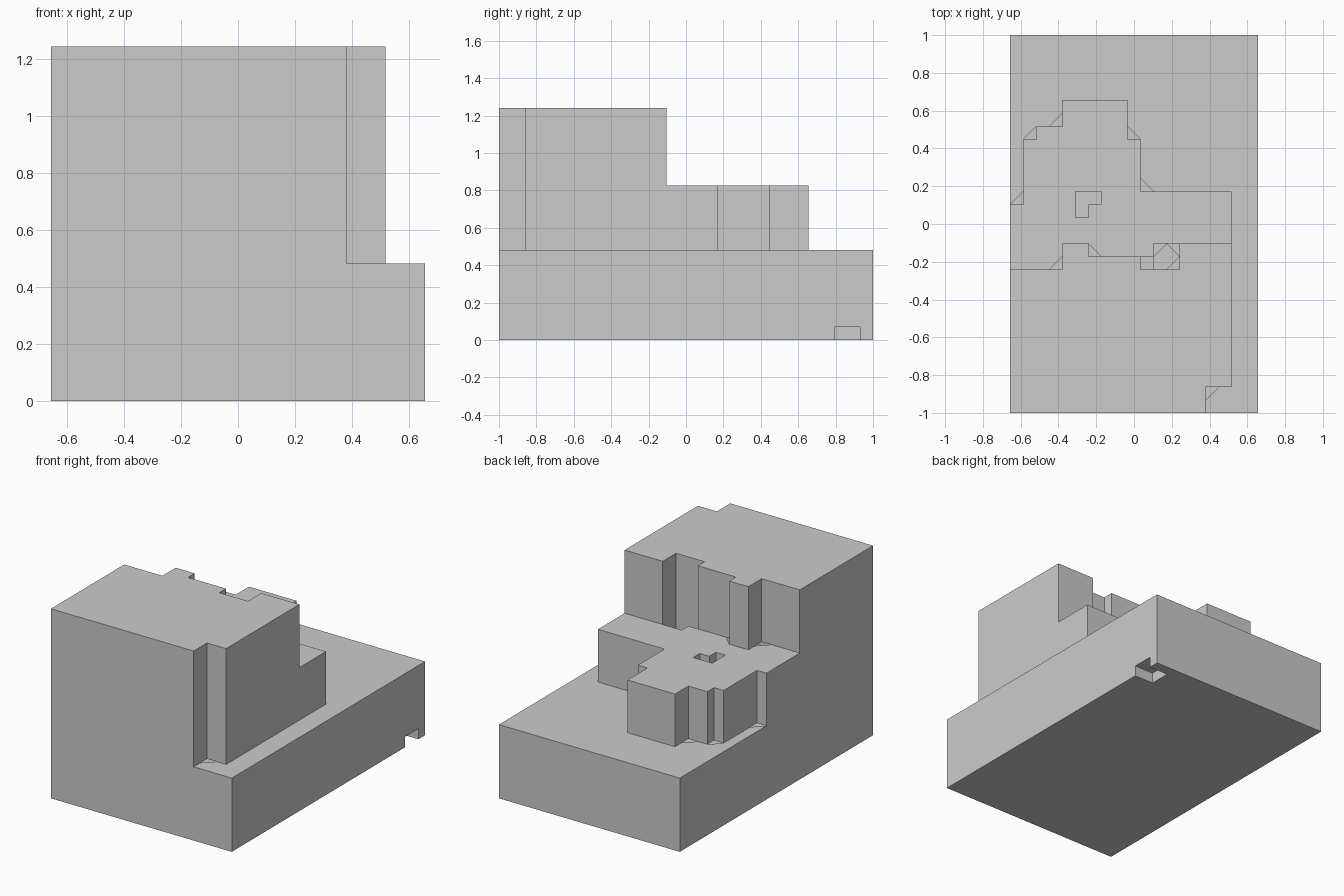
import bpy, bmesh
from mathutils import Vector

if "Cube" in bpy.data.objects:
    bpy.data.objects.remove(bpy.data.objects["Cube"])

U = 2 / 29                      # grid module
NX, NY = 19, 29                 # footprint in modules
BASE, MID, TOP = 7, 12, 18      # tier heights in modules


def profile(runs):
    """Expand (count, depth) runs into one depth per column along x."""
    return [d for n, d in runs for _ in range(n)]


# How far back each tier reaches, column by column from left to right
mid_depth = profile([(1, 16), (1, 21), (2, 22), (5, 24), (1, 21), (7, 17), (2, 0)])
top_depth = profile([(4, 11), (2, 13), (4, 12), (3, 11), (4, 13), (2, 0)])

# Shafts sunk through the middle tier
shafts = {(5, 15), (5, 16), (6, 16),
          (10, 11), (11, 11), (12, 11), (11, 12), (12, 12)}


def height(i, j):
    if not (0 <= i < NX and 0 <= j < NY):
        return 0
    if (i >= 15 and j < 2) or (i, j) in shafts:   # front right corner cut, shafts
        return BASE
    if j < top_depth[i]:
        return TOP
    return MID if j < mid_depth[i] else BASE


def solid(i, j, k):
    notch = i >= 17 and 26 <= j < 28 and k == 0   # drain notch under the right edge
    return 0 <= k < height(i, j) and not notch


def build_tier(name, z0, z1):
    """Outer skin of the layers z0..z1, merged into large flat faces."""
    bm = bmesh.new()
    verts = {}

    def vert(p):
        if p not in verts:
            verts[p] = bm.verts.new(Vector((p[0] - NX / 2, p[1] - NY / 2, p[2])) * U)
        return verts[p]

    for i in range(NX):
        for j in range(NY):
            for k in range(z0, z1):
                if not solid(i, j, k):
                    continue
                for axis in range(3):
                    for side in (0, 1):
                        step = [0, 0, 0]
                        step[axis] = 2 * side - 1
                        if solid(i + step[0], j + step[1], k + step[2]):
                            continue
                        a, b = (axis + 1) % 3, (axis + 2) % 3
                        quad = []
                        for s, t in ((0, 0), (1, 0), (1, 1), (0, 1)):
                            p = [i, j, k]
                            p[axis] += side
                            p[a] += s
                            p[b] += t
                            quad.append(vert(tuple(p)))
                        bm.faces.new(quad if side else quad[::-1])
    bmesh.ops.dissolve_limit(bm, angle_limit=0.01, verts=bm.verts[:], edges=bm.edges[:],
                             use_dissolve_boundaries=True)
    mesh = bpy.data.meshes.new(name)
    bm.to_mesh(mesh)
    bm.free()
    bpy.context.collection.objects.link(bpy.data.objects.new(name, mesh))


# Base slab, stepped middle terrace, tall front block
build_tier("base_slab", 0, BASE)
build_tier("middle_terrace", BASE, MID)
build_tier("tall_block", MID, TOP)
